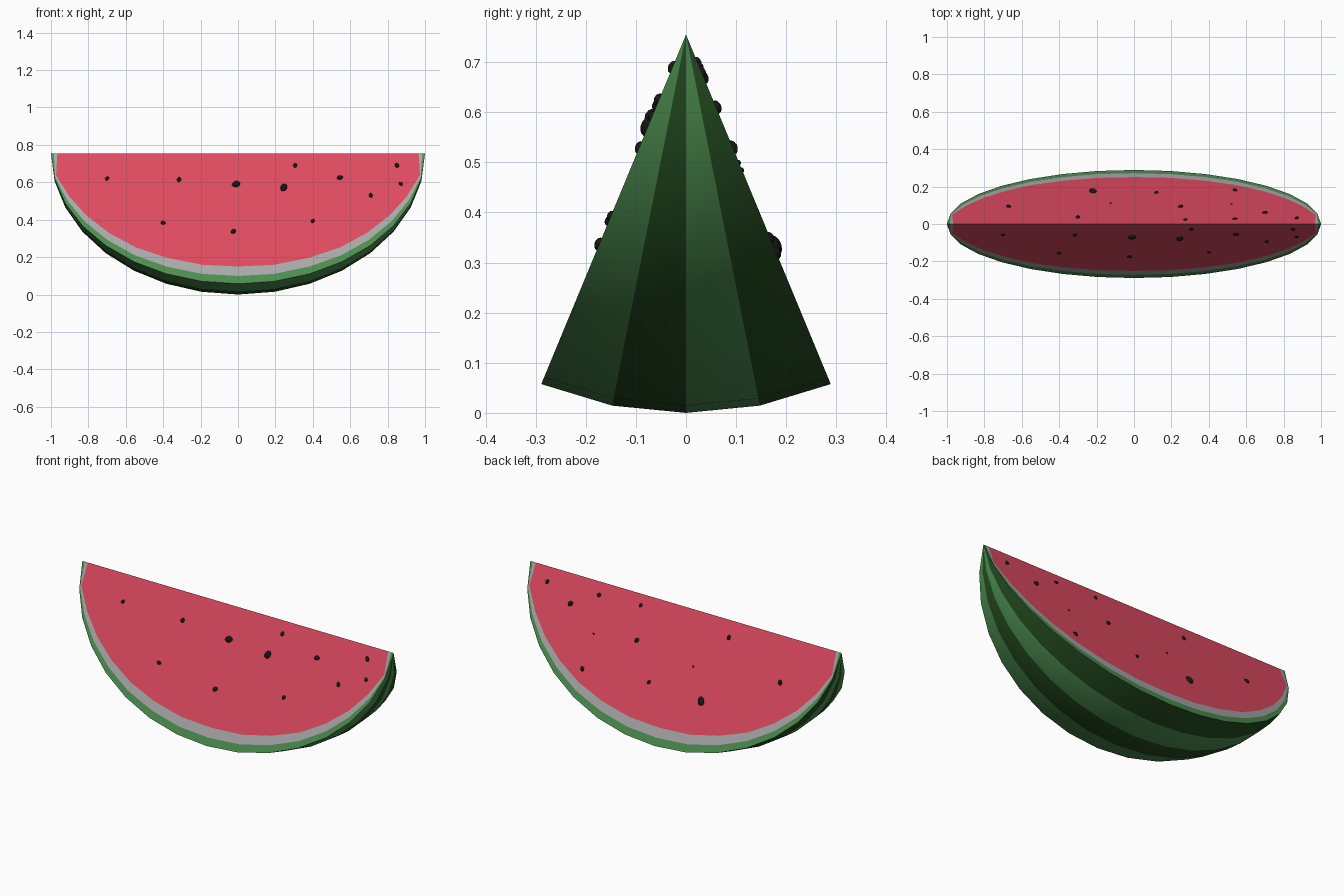
import bpy, bmesh, math, random
from mathutils import Vector, Matrix

if "Cube" in bpy.data.objects:
    bpy.data.objects.remove(bpy.data.objects["Cube"])

random.seed(4)
R, HALF, N = 0.755, math.radians(22.5), 8   # radius, half wedge angle, steps per half length
CENTRE = Vector((0, 0, 0.5))


def material(name, rgb):
    m = bpy.data.materials.new(name)
    m.diffuse_color = (*rgb, 1)
    m.use_nodes = True
    m.node_tree.nodes["Principled BSDF"].inputs["Base Color"].default_value = m.diffuse_color
    return m


RED = material("flesh_red", (0.74, 0.07, 0.12))
WHITE = material("pith_white", (0.40, 0.40, 0.40))
LIGHT = material("light_green", (0.075, 0.27, 0.08))
DARK = material("dark_green", (0.018, 0.075, 0.015))
BLACK = material("seed_black", (0.008, 0.008, 0.008))


def place(x, r, a):
    """Point at distance r below the long axis, swung by angle a."""
    return Vector((x, r * math.sin(a), R - r * math.cos(a)))


def make(name, faces, mats):
    """Object from (points, material index) faces, turned outwards."""
    bm = bmesh.new()
    for pts, mi in faces:
        f = bm.faces.new([bm.verts.new(p) for p in pts])
        f.material_index = mi
    bmesh.ops.remove_doubles(bm, verts=bm.verts, dist=1e-5)
    for f in bm.faces:
        f.normal_update()
        if f.normal.dot(f.calc_center_median() - CENTRE) < 0:
            f.normal_flip()
    me = bpy.data.meshes.new(name)
    bm.to_mesh(me)
    bm.free()
    for m in mats:
        me.materials.append(m)
    ob = bpy.data.objects.new(name, me)
    bpy.context.collection.objects.link(ob)
    return ob


def strip(p, q, a, b):
    """Quads between outline p at angle a and outline q at angle b."""
    for i in range(len(p) - 1):
        pts = [place(*p[i], a), place(*p[i + 1], a), place(*q[i + 1], b), place(*q[i], b)]
        clean = [v for k, v in enumerate(pts) if (v - pts[k - 1]).length > 1e-5]
        if len(clean) > 2:
            yield clean


# Outlines (x, distance from axis) of the skin, flesh and pith
def mirrored(half):
    return [(-x, r) for x, r in reversed(half[1:])] + half


steps = [k * math.pi / 2 / N for k in range(N + 1)]
skin = mirrored([(math.sin(t), 0 if k == N else R * math.cos(t)) for k, t in enumerate(steps)])
flesh = mirrored([(0, .655), (.193, .645), (.378, .605), (.545, .545), (.69, .46),
                  (.81, .36), (.902, .25), (.973, .127), (.966, 0)])
pith = [(s[0] * .55 + f[0] * .45, s[1] * .55 + f[1] * .45) for s, f in zip(skin, flesh)]

# Striped skin
faces = []
for j in range(4):
    a = -HALF + j * HALF / 2
    faces += [(p, j % 2) for p in strip(skin, skin, a, a + HALF / 2)]
rind = make("rind_skin", faces, [LIGHT, DARK])
rind.data.shade_smooth()

# Cut faces: green edge, pale pith, red flesh
make("rind_edge", [(p, 0) for s in (-HALF, HALF) for p in strip(skin, pith, s, s)], [LIGHT])
make("pith", [(p, 0) for s in (-HALF, HALF) for p in strip(pith, flesh, s, s)], [WHITE])
make("flesh", [([place(x, r, s) for x, r in flesh], 0) for s in (-HALF, HALF)], [RED])

# Seeds: x, height, size on the front and back cut faces
front = [(-.70, .62, .012), (-.315, .615, .014), (-.01, .59, .022), (.245, .572, .022),
         (.305, .69, .013), (.545, .625, .016), (.71, .53, .013), (.85, .69, .014),
         (.87, .592, .012), (.40, .393, .012), (-.40, .383, .013), (-.025, .337, .015)]
back = [(-.67, .53, .015), (-.22, .333, .024), (-.125, .485, .006), (-.30, .67, .014),
        (.12, .35, .012), (.25, .53, .015), (.275, .70, .012), (.54, .32, .014),
        (.52, .50, .006), (.54, .69, .013), (.70, .61, .016), (.87, .68, .013)]
bm = bmesh.new()
for side, seeds in ((-1, front), (1, back)):
    for x, z, s in seeds:
        at = place(x, (R - z) / math.cos(HALF), side * HALF)
        spin = Matrix.Rotation(random.uniform(0, math.pi), 4, 'Y')
        mat = (Matrix.Translation(at) @ Matrix.Rotation(side * HALF, 4, 'X') @ spin
               @ Matrix.Diagonal((s * .8, s * .65, s, 1)))
        bmesh.ops.create_uvsphere(bm, u_segments=10, v_segments=7, radius=1, matrix=mat)
me = bpy.data.meshes.new("seeds")
bm.to_mesh(me)
bm.free()
me.materials.append(BLACK)
me.shade_smooth()
bpy.context.collection.objects.link(bpy.data.objects.new("seeds", me))
